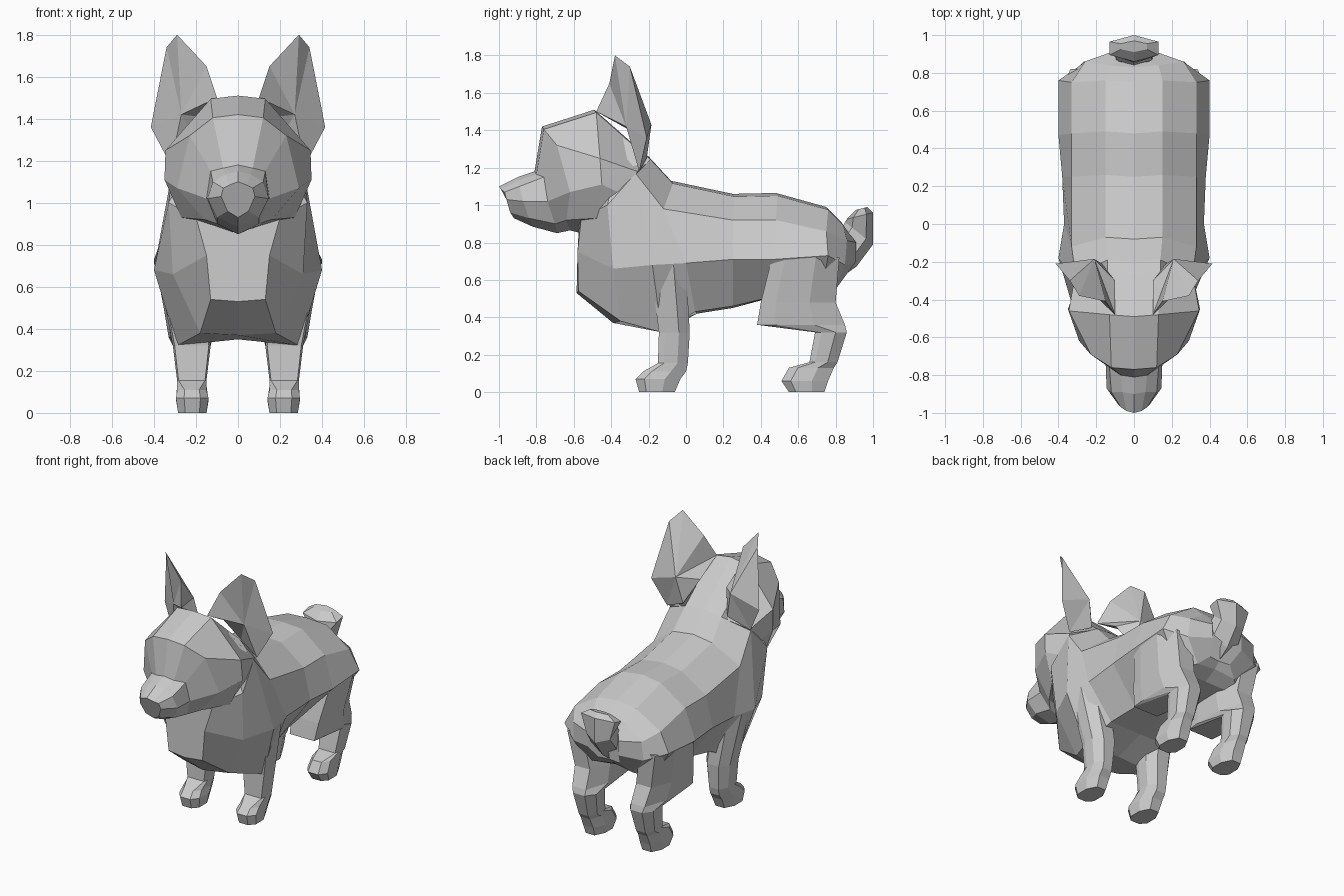
import bpy
import bmesh

cube = bpy.data.objects.get("Cube")
if cube:
    bpy.data.objects.remove(cube, do_unlink=True)

grey = bpy.data.materials.new("plain_grey")
grey.use_nodes = True
colour = (0.6, 0.6, 0.6, 1)
grey.diffuse_color = colour
grey.node_tree.nodes["Principled BSDF"].inputs["Base Color"].default_value = colour


def finish(name, bm):
    """Turn a bmesh into a flat shaded grey object."""
    bmesh.ops.recalc_face_normals(bm, faces=bm.faces[:])
    mesh = bpy.data.meshes.new(name)
    bm.to_mesh(mesh)
    bm.free()
    mesh.materials.append(grey)
    obj = bpy.data.objects.new(name, mesh)
    bpy.context.collection.objects.link(obj)
    return obj


def loft(name, rings):
    """Skin a row of closed rings and cap both ends."""
    bm = bmesh.new()
    loops = [[bm.verts.new(point) for point in ring] for ring in rings]
    count = len(loops[0])
    for first, second in zip(loops, loops[1:]):
        for i in range(count):
            j = (i + 1) % count
            bm.faces.new((first[i], first[j], second[j], second[i]))
    bm.faces.new(loops[0])
    bm.faces.new(loops[-1])
    return finish(name, bm)


def symmetric(half):
    """Complete a half ring whose first and last points lie on the centre line."""
    return half + [(-x, y, z) for x, y, z in reversed(half[1:-1])]


def section(top, ridge, *rest):
    """Ring with a gently rounded ridge: top and bottom are (y, z), the rest (x, y, z)."""
    *sides, bottom = rest
    shoulder = (ridge, top[0] + 0.01, top[1] - 0.015)
    return symmetric([(0, *top), shoulder, *sides, (0, *bottom)])


# Trunk, from rump to chest: spine, back edge, flank, belly edge, belly
loft("trunk", [
    section((.85, .88), .08, (.12, .91, .8), (.12, .91, .7), (.08, .84, .61), (.83, .61)),
    section((.83, .91), .13, (.26, .86, .81), (.27, .85, .68), (.15, .8, .55), (.79, .57)),
    section((.75, .99), .15, (.33, .75, .86), (.40, .76, .73), (.25, .72, .5), (.7, .52)),
    section((.48, 1.065), .15, (.33, .48, .92), (.40, .47, .71), (.2, .42, .5), (.4, .49)),
    section((.25, 1.06), .15, (.33, .25, .92), (.38, .25, .71), (.2, .25, .46), (.25, .45)),
    section((-.08, 1.13), .15, (.33, -.12, .98), (.37, 0, .69), (.23, .05, .43), (.06, .42)),
    section((-.2, 1.26), .14, (.31, -.27, 1.17), (.40, -.18, .68), (.29, -.13, .32), (-.15, .35)),
    section((-.35, 1.38), .14, (.33, -.42, 1), (.31, -.39, .66), (.18, -.35, .38), (-.39, .37)),
    section((-.58, .95), .1, (.2, -.56, .93), (.15, -.58, .75), (.13, -.575, .54), (-.585, .53)),
])

# Head, from nape to nose: crown, brow, cheek, jaw, chin
loft("head", [
    section((-.2, 1.255), .14, (.31, -.26, 1.18), (.3, -.32, 1.05), (.25, -.38, .92), (-.35, .88)),
    section((-.49, 1.51), .13, (.345, -.46, 1.25), (.35, -.45, 1.11), (.27, -.48, .93), (-.56, .85)),
    section((-.77, 1.42), .12, (.23, -.69, 1.32), (.29, -.62, 1.07), (.16, -.64, .92), (-.62, .865)),
    section((-.81, 1.18), .07, (.13, -.76, 1.15), (.15, -.74, 1.02), (.1, -.7, .9), (-.69, .85)),
    section((-.9, 1.15), .06, (.12, -.89, 1.1), (.145, -.87, 1.02), (.1, -.84, .93), (-.82, .885)),
    section((-1, 1.1), .04, (.07, -.97, 1.07), (.08, -.96, 1.03), (.05, -.94, .96), (-.92, .93)),
])


# Ears: a rim joined to a hollow point in front and a raised point behind
def ear(name, side):
    rim = [(.10, -.48, 1.5), (.15, -.41, 1.65), (.29, -.38, 1.8), (.34, -.3, 1.74),
           (.415, -.21, 1.36), (.32, -.25, 1.18), (.17, -.21, 1.25), (.1, -.3, 1.4)]
    bm = bmesh.new()
    edge = [bm.verts.new((side * x, y, z)) for x, y, z in rim]
    for x, y, z in ((.27, -.32, 1.42), (.21, -.185, 1.43)):
        centre = bm.verts.new((side * x, y, z))
        for i, vert in enumerate(edge):
            bm.faces.new((vert, edge[i - 1], centre))
    finish(name, bm)


# Legs: stacked rings given as height, inner x, outer x, front y, back y
def leg(name, side, levels):
    rings = []
    for z, inner, outer, front, back in levels:
        bevel = (outer - inner) / 4
        toe_bevel = bevel if z < 0.14 else bevel / 5
        bend = front + (back - front) * 0.65
        toe = front + (back - front) * 0.2
        outline = [(inner + toe_bevel, front), (outer - toe_bevel, front), (outer, toe),
                   (outer, bend), (outer - bevel, back), (inner + bevel, back),
                   (inner, bend), (inner, toe)]
        rings.append([(side * x, y, z) for x, y in outline])
    loft(name, rings)


front_levels = [(0, .15, .285, -.25, -.06), (.07, .14, .295, -.27, -.03), (.11, .15, .29, -.23, 0),
                (.155, .15, .29, -.15, .01), (.32, .13, .31, -.145, .02), (.68, .16, .38, -.19, 0)]
hind_levels = [(0, .15, .285, .55, .74), (.06, .14, .295, .51, .76), (.13, .15, .29, .55, .79),
               (.16, .15, .29, .66, .81), (.32, .13, .31, .69, .86), (.36, .12, .33, .38, .85),
               (.48, .12, .35, .4, .8), (.72, .16, .395, .46, .82)]
for word, side in (("left", 1), ("right", -1)):
    ear(word + "_ear", side)
    leg(word + "_front_leg", side, front_levels)
    leg(word + "_hind_leg", side, hind_levels)


# Tail: each ring spans an inner and an outer (y, z) point with a half width
def tail_ring(width, inner, outer):
    def at(t):
        return [a + (b - a) * t for a, b in zip(inner, outer)]
    return symmetric([(0, *inner), (width, *at(.25)), (width, *at(.75)), (0, *outer)])


loft("tail", [
    tail_ring(.15, (.79, .91), (.81, .6)),
    tail_ring(.1, (.84, .89), (.91, .67)),
    tail_ring(.09, (.85, .91), (1, .79)),
    tail_ring(.13, (.86, .925), (1, .96)),
    tail_ring(.07, (.91, .975), (.97, .99)),
])
